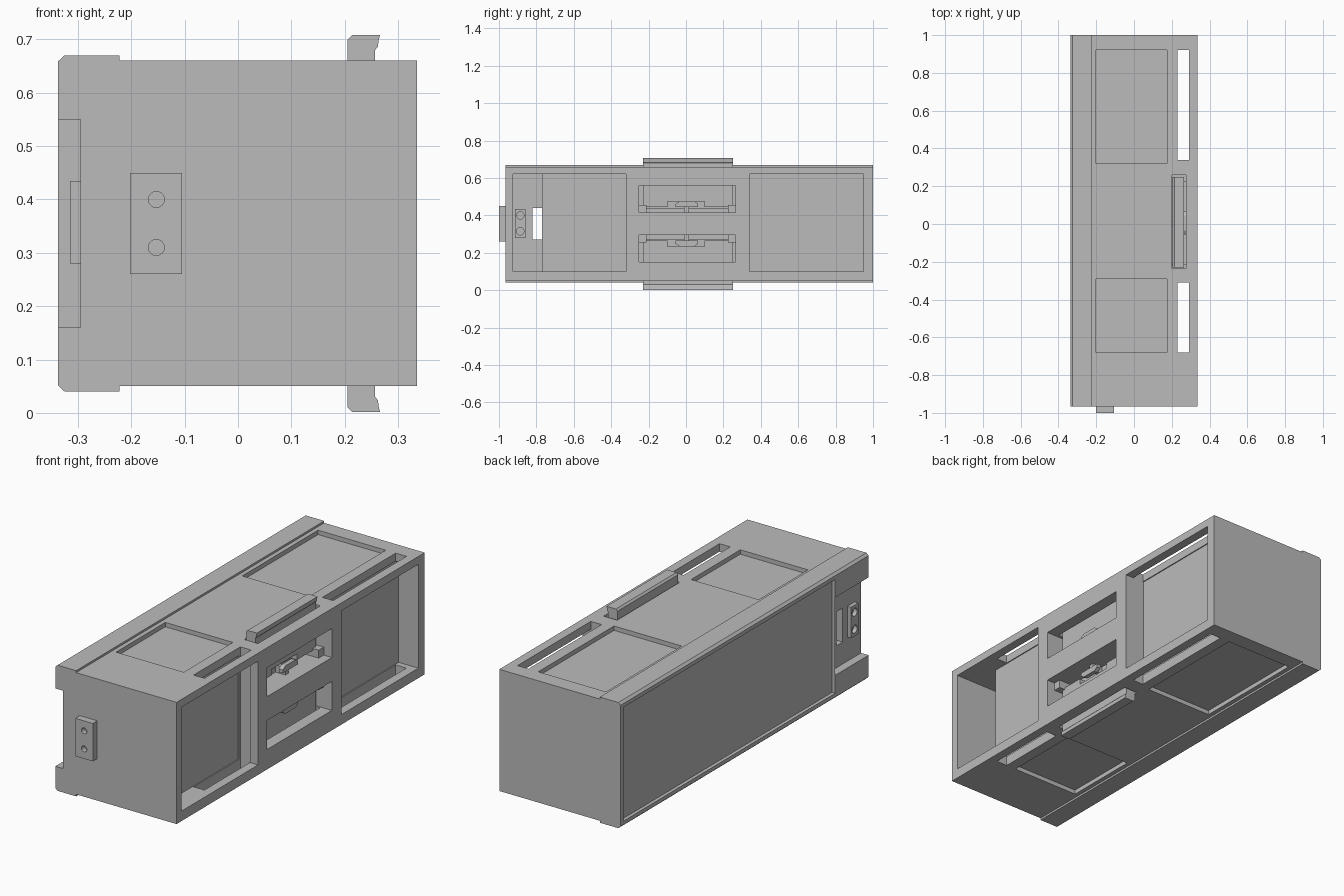
import bpy, bmesh, math
from mathutils import Vector

if "Cube" in bpy.data.objects:
    bpy.data.objects.remove(bpy.data.objects["Cube"])

MID = 0.355  # height of the mirror plane between upper and lower halves
grey = bpy.data.materials.new("light_grey")
grey.diffuse_color = (0.5, 0.5, 0.5, 1)
grey.use_nodes = True
grey.node_tree.nodes["Principled BSDF"].inputs["Base Color"].default_value = grey.diffuse_color


def make(name, bm):
    bmesh.ops.recalc_face_normals(bm, faces=bm.faces)
    me = bpy.data.meshes.new(name)
    bm.to_mesh(me)
    bm.free()
    me.materials.append(grey)
    ob = bpy.data.objects.new(name, me)
    bpy.context.collection.objects.link(ob)
    return ob


def prism(name, pts, y0, y1):
    """Extrude an x-z profile along y."""
    bm = bmesh.new()
    f = bm.faces.new([bm.verts.new((x, y0, z)) for x, z in pts])
    ext = bmesh.ops.extrude_face_region(bm, geom=[f])["geom"]
    bmesh.ops.translate(bm, vec=(0, y1 - y0, 0),
                        verts=[v for v in ext if isinstance(v, bmesh.types.BMVert)])
    return make(name, bm)


def box(name, x0, x1, y0, y1, z0, z1):
    return prism(name, [(x0, z0), (x1, z0), (x1, z1), (x0, z1)], y0, y1)


def flip_box(name, x0, x1, y0, y1, z0, z1, flip):
    if flip:
        z0, z1 = 2 * MID - z1, 2 * MID - z0
    return box(name, x0, x1, y0, y1, z0, z1)


def cylinder(name, c, r, depth, axis):
    bm = bmesh.new()
    bmesh.ops.create_cone(bm, cap_ends=True, segments=24, radius1=r, radius2=r, depth=depth)
    rot = Vector((0, 0, 1)).rotation_difference(Vector(axis)).to_matrix()
    bmesh.ops.rotate(bm, verts=bm.verts, matrix=rot)
    bmesh.ops.translate(bm, verts=bm.verts, vec=c)
    return make(name, bm)


def cut(ob, tool):
    m = ob.modifiers.new("cut", 'BOOLEAN')
    m.operation = 'DIFFERENCE'
    m.solver = 'EXACT'
    m.object = tool
    tool.hide_render = True
    bpy.context.view_layer.objects.active = ob
    bpy.ops.object.modifier_apply(modifier=m.name)
    bpy.data.objects.remove(tool)


# Housing with a thicker chamfered rim along the left side
half = [(0.335, 0.66), (-0.222, 0.66), (-0.222, 0.67), (-0.325, 0.67), (-0.337, 0.659)]
profile = half + [(x, 2 * MID - z) for x, z in reversed(half)]
housing = prism("housing", profile, -0.965, 1.0)

cutters = [
    (-0.4, -0.32, -0.70, 0.975, 0.07, 0.64),     # recessed left cover
    (-0.4, -0.295, -1.1, -0.70, 0.16, 0.55),     # notch at the front left edge
    (0.225, 0.5, -0.925, -0.32, 0.10, 0.62),     # front bay
    (-0.25, 0.3, -0.925, -0.77, 0.10, 0.62),     # deep part of front bay
    (0.225, 0.5, 0.34, 0.95, 0.10, 0.62),        # rear bay
    (-0.4, 0.0, -0.82, -0.77, 0.27, 0.44),       # through opening
    (0.23, 0.29, 0.34, 0.92, -0.2, 0.9),         # rear vent
    (0.23, 0.29, -0.68, -0.31, -0.2, 0.9),       # front vent
]
for c in cutters:
    cut(housing, box("cutter", *c))

# Shallow panels, latch windows and latch slots on both halves
for flip in (False, True):
    for c in [(-0.20, 0.175, 0.32, 0.92, 0.638, 0.9),
              (-0.20, 0.175, -0.68, -0.29, 0.638, 0.9),
              (0.2, 0.5, -0.25, 0.265, 0.415, 0.56),
              (0.2, 0.275, -0.235, 0.26, 0.5, 0.9)]:
        cut(housing, flip_box("cutter", *c, flip))

# Sliding latches with a hooked outer lip
lip = [(0.205, 0.445), (0.205, 0.699), (0.214, 0.708), (0.266, 0.708), (0.264, 0.70),
       (0.262, 0.686), (0.257, 0.68), (0.257, 0.445)]
for flip, side in ((False, "upper"), (True, "lower")):
    pts = [(x, 2 * MID - z if flip else z) for x, z in lip]
    latch = prism(side + "_latch", pts, -0.23, 0.25)
    cut(latch, flip_box("cutter", 0.1, 0.4, -0.1, 0.1, 0.4, 0.475, flip))
    for n, (y0, y1) in enumerate([(-0.25, -0.212), (0.225, 0.265)]):
        flip_box(f"{side}_latch_stop_{n}", 0.2, 0.29, y0, y1, 0.415, 0.455, flip)
    flip_box(side + "_latch_rail", 0.2, 0.215, -0.21, 0.225, 0.415, 0.44, flip)
    flip_box(side + "_latch_stem", 0.2, 0.27, -0.01, 0.015, 0.415, 0.45, flip)
    # Thumb tab with sloping ends
    bm = bmesh.new()
    tab = [(-0.055, 0.445), (0.065, 0.445), (0.065, 0.462), (0.045, 0.475),
           (-0.035, 0.475), (-0.055, 0.462)]
    f = bm.faces.new([bm.verts.new((0.265, y, 2 * MID - z if flip else z)) for y, z in tab])
    ext = bmesh.ops.extrude_face_region(bm, geom=[f])["geom"]
    bmesh.ops.translate(bm, vec=(0.022, 0, 0),
                        verts=[v for v in ext if isinstance(v, bmesh.types.BMVert)])
    make(side + "_thumb_tab", bm)

# Front socket block with two round holes
socket = box("front_socket", -0.202, -0.105, -1.0, -0.96, 0.26, 0.45)
for z in (0.31, 0.40):
    cut(socket, cylinder("cutter", (-0.153, -1.0, z), 0.015, 0.05, (0, 1, 0)))

# Side plug passing through the left wall, with two round holes
plug = box("side_plug", -0.315, -0.235, -0.915, -0.857, 0.28, 0.435)
for z in (0.315, 0.40):
    cut(plug, cylinder("cutter", (-0.235, -0.886, z), 0.02, 0.05, (1, 0, 0)))
    cut(plug, cylinder("cutter", (-0.315, -0.886, z), 0.02, 0.04, (1, 0, 0)))
